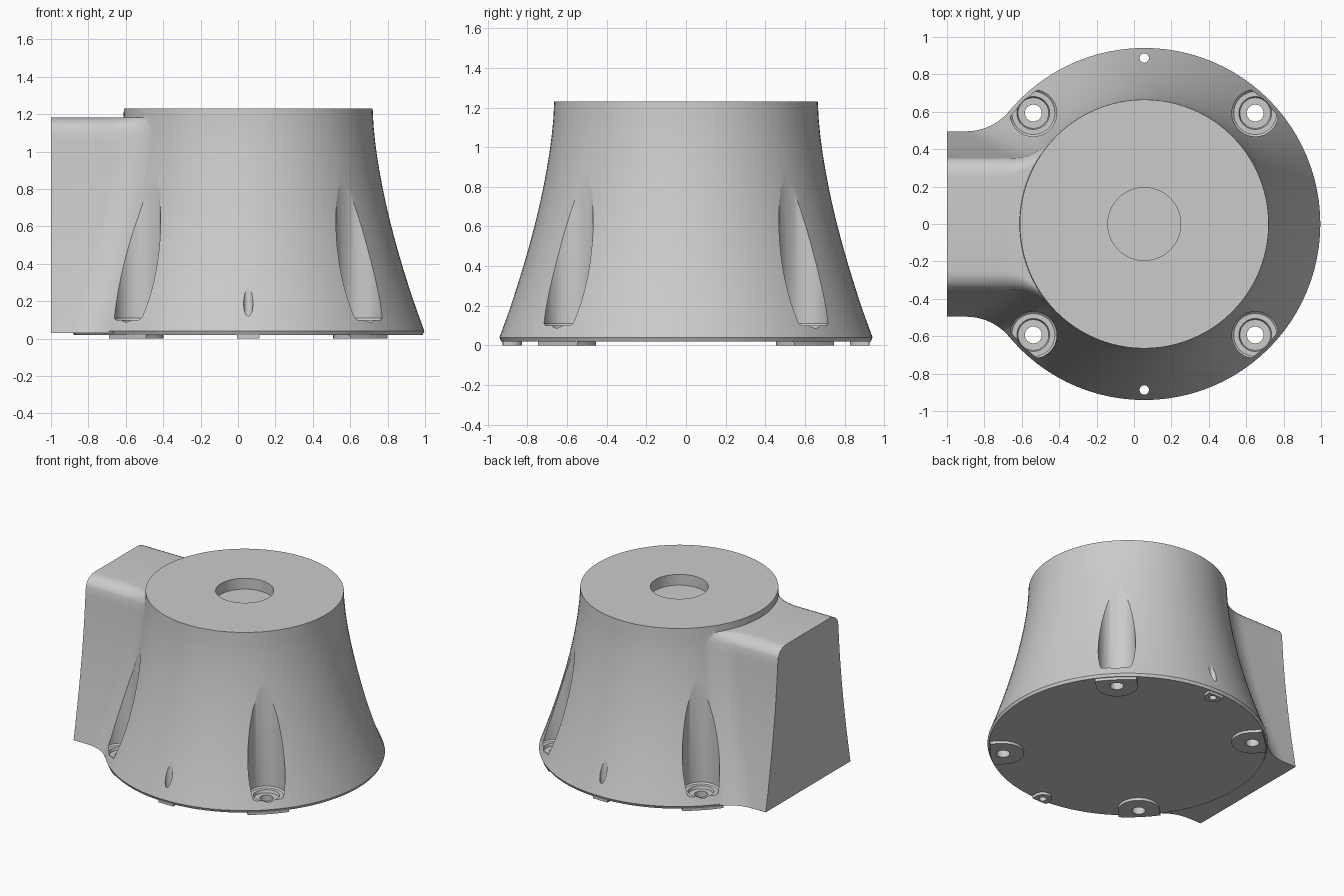
import bpy, bmesh, math

if "Cube" in bpy.data.objects:
    bpy.data.objects.remove(bpy.data.objects["Cube"])

CX = 0.055          # axis of the round body
TOP = 1.23


def loft(name, rings):
    """Skin a stack of equal-length point rings and cap both ends."""
    bm = bmesh.new()
    vs = [[bm.verts.new(p) for p in ring] for ring in rings]
    n = len(vs[0])
    for a, b in zip(vs, vs[1:]):
        for i in range(n):
            j = (i + 1) % n
            bm.faces.new((a[i], a[j], b[j], b[i]))
    bm.faces.new(vs[0])
    bm.faces.new(vs[-1])
    bmesh.ops.recalc_face_normals(bm, faces=bm.faces)
    me = bpy.data.meshes.new(name)
    bm.to_mesh(me)
    bm.free()
    ob = bpy.data.objects.new(name, me)
    bpy.context.collection.objects.link(ob)
    return ob


def lathe(name, profile, x=CX, y=0.0, seg=48):
    return loft(name, [[(x + r * math.cos(2 * math.pi * i / seg),
                         y + r * math.sin(2 * math.pi * i / seg), z)
                        for i in range(seg)] for r, z in profile])


def combine(target, tool, op):
    mod = target.modifiers.new(op.lower(), 'BOOLEAN')
    mod.operation, mod.solver, mod.object = op, 'EXACT', tool
    bpy.context.view_layer.objects.active = target
    bpy.ops.object.modifier_apply(modifier=mod.name)
    bpy.data.objects.remove(tool)


def body_radius(z):
    return 0.665 + 0.28 * (max(TOP - z, 0) / 1.2) ** 1.6


# flared round body with a small bottom chamfer
levels = [0.04 + (TOP - 0.04) * i / 14 for i in range(15)]
body = lathe("flared_housing", [(0.932, 0.02)] + [(body_radius(z), z) for z in levels], seg=96)


# side outlet: straight walls flowing into the body through a tangent fillet
def outlet_section(z, inset):
    r, f = body_radius(z) - 0.004, 0.3
    w = 0.35 + (body_radius(z) - 0.665) * 0.52 - inset
    xc = CX - math.sqrt((r + f) ** 2 - (w + f) ** 2)
    a0, a1 = -math.pi / 2, math.atan2(-(w + f), CX - xc)
    half = [(-1.0, w)]
    for i in range(13):
        a = a0 + (a1 - a0) * i / 12
        half.append((xc + f * math.cos(a), w + f + f * math.sin(a)))
    half.append((CX - 0.25, 0.15))
    return [(x, y, z) for x, y in half] + [(x, -y, z) for x, y in reversed(half)]


rings = [outlet_section(z, 0) for z in [0.03] + levels[:13]]
z0 = 1.10
for i in range(1, 9):                      # rounded upper edge
    a = math.pi / 2 * i / 8
    rings.append(outlet_section(z0 + (1.182 - z0) * math.sin(a), 0.1 * (1 - math.cos(a))))
rings = [r for k, r in enumerate(rings) if k == 0 or r[0][2] > rings[k - 1][0][2] + 1e-4]
combine(body, loft("side_outlet", rings), 'UNION')


# U-shaped feet that reach the rim
def foot(angle, dist, rad, outer=0.925):
    pts = [(dist + rad * math.cos(t), rad * math.sin(t))
           for t in (math.pi / 2 + math.pi * i / 16 for i in range(17))]
    half = math.asin(rad / outer)
    pts += [(outer * math.cos(t), outer * math.sin(t))
            for t in (-half + 2 * half * i / 8 for i in range(9))]
    c, s = math.cos(angle), math.sin(angle)
    return loft("foot", [[(CX + x * c - y * s, x * s + y * c, z) for x, y in pts]
                         for z in (0.0, 0.045)])


SCREW, PIN = 0.839, 0.887
screw_angles = [math.radians(45 + 90 * k) for k in range(4)]
pin_angles = [math.radians(90), math.radians(270)]
for a in screw_angles:
    combine(body, foot(a, SCREW, 0.14), 'UNION')
for a in pin_angles:
    combine(body, foot(a, PIN, 0.06), 'UNION')

# tall screw pockets with stepped seat and through hole
for a in screw_angles:
    cutter = lathe("screw_pocket", [(0.045, -0.1), (0.045, 0.08), (0.082, 0.08), (0.088, 0.1),
                                    (0.115, 0.1), (0.125, 0.11), (0.125, 1.02)],
                   CX + SCREW * math.cos(a), SCREW * math.sin(a))
    combine(body, cutter, 'DIFFERENCE')

# small pin holes front and back
for a in pin_angles:
    combine(body, lathe("pin_hole", [(0.025, -0.1), (0.025, 0.6)],
                        CX, PIN * math.sin(a), 24), 'DIFFERENCE')

# shallow round recess in the top
combine(body, lathe("top_recess", [(0.195, TOP - 0.08), (0.195, TOP + 0.1)]), 'DIFFERENCE')

bpy.ops.object.select_all(action='DESELECT')
body.select_set(True)
bpy.context.view_layer.objects.active = body
bpy.ops.object.shade_smooth_by_angle(angle=math.radians(30))
